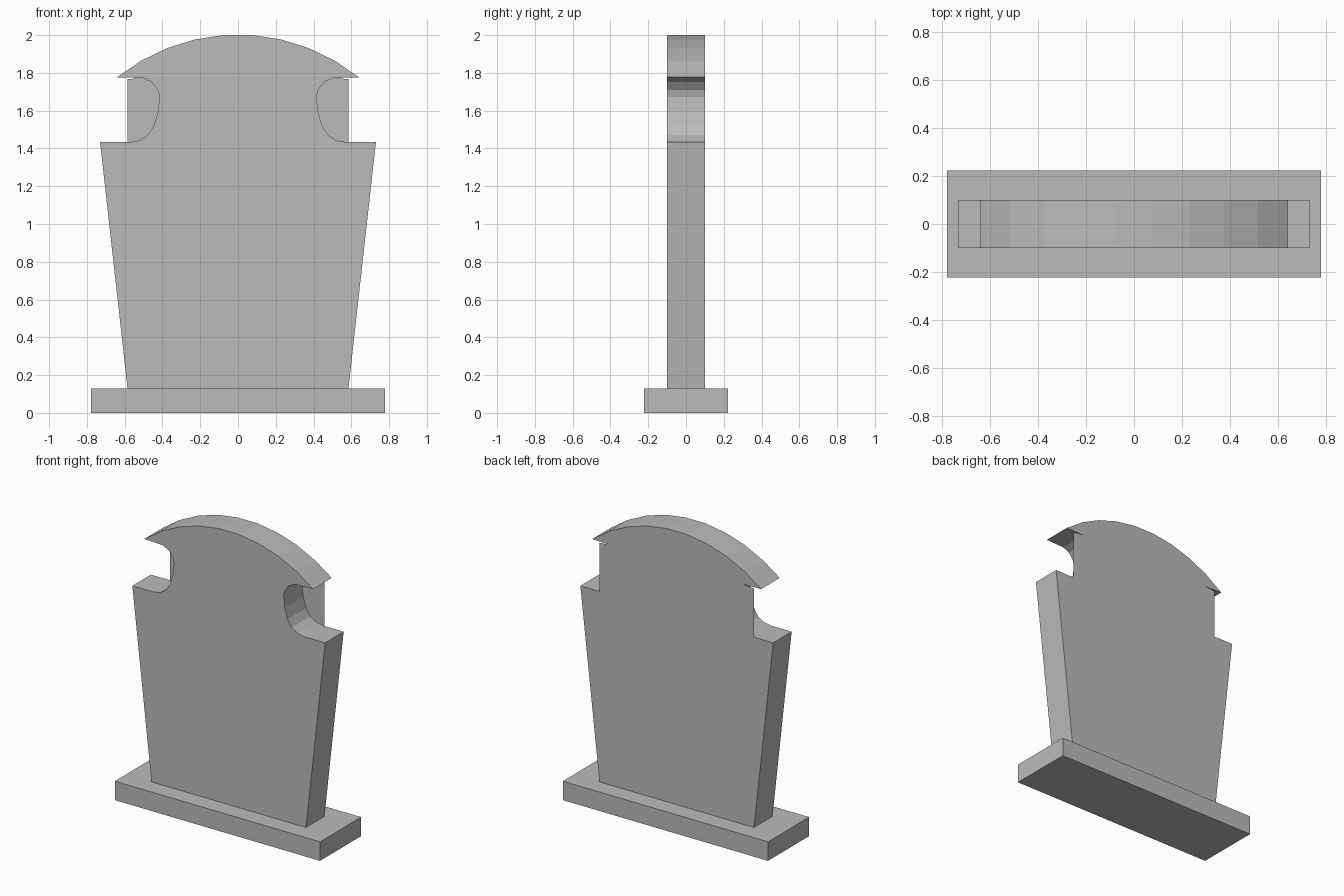
import bpy, bmesh, math

cube = bpy.data.objects.get("Cube")
if cube:
    bpy.data.objects.remove(cube, do_unlink=True)

stone = bpy.data.materials.new("grey stone")
stone.use_nodes = True
GREY = (0.5, 0.5, 0.5, 1)
stone.diffuse_color = GREY
stone.node_tree.nodes["Principled BSDF"].inputs["Base Color"].default_value = GREY

HALF_DEPTH = 0.1
BASE_TOP = 0.13


def finish(name, bm):
    mesh = bpy.data.meshes.new(name)
    bm.to_mesh(mesh)
    bm.free()
    mesh.materials.append(stone)
    obj = bpy.data.objects.new(name, mesh)
    bpy.context.collection.objects.link(obj)
    return obj


def outline_face(bm, points, y):
    return bm.faces.new([bm.verts.new((x, y, z)) for x, z in points])


# Plinth
bm = bmesh.new()
bmesh.ops.create_cube(bm, size=1)
for v in bm.verts:
    v.co = (v.co.x * 1.554, v.co.y * 0.444, (v.co.z + 0.5) * BASE_TOP)
finish("plinth", bm)

# Scooped shoulder on the +x side, from bottom to top
scoop = [(0.573, 1.433), (0.52, 1.443), (0.477, 1.471), (0.446, 1.519),
         (0.424, 1.593), (0.415, 1.672), (0.424, 1.709), (0.456, 1.751),
         (0.504, 1.773)]

# Shallow arched top, nine straight facets
half_width, spring, rise = 0.64, 1.777, 0.223
radius = (half_width ** 2 + rise ** 2) / (2 * rise)
sweep = math.asin(half_width / radius)
arch = []
for i in range(10):
    a = sweep * (1 - 2 * i / 9)
    arch.append((radius * math.sin(a), spring + rise + radius * (math.cos(a) - 1)))
top = max(z for x, z in arch)
arch = [(x, spring + (z - spring) * (2 - spring) / (top - spring)) for x, z in arch]

# Slab: closed outline extruded front to back
right_side = [(0.585, BASE_TOP), (0.73, 1.433)] + scoop
left_side = [(-x, z) for x, z in reversed(right_side)]
bm = bmesh.new()
front = outline_face(bm, right_side + arch + left_side, -HALF_DEPTH)
back = bmesh.ops.extrude_face_region(bm, geom=[front], use_keep_orig=True)
for v in back["geom"]:
    if isinstance(v, bmesh.types.BMVert):
        v.co.y = HALF_DEPTH
bmesh.ops.recalc_face_normals(bm, faces=bm.faces)
finish("headstone_slab", bm)

# Thin square sheets closing the back of each scoop
for side, label in ((1, "left"), (-1, "right")):
    bm = bmesh.new()
    points = [(0.585, 1.433)] + scoop + [(0.585, 1.767)]
    face = outline_face(bm, [(x * side, z) for x, z in points], HALF_DEPTH)
    face.normal_update()
    if face.normal.y < 0:
        face.normal_flip()
    finish(label + "_back_sheet", bm)
